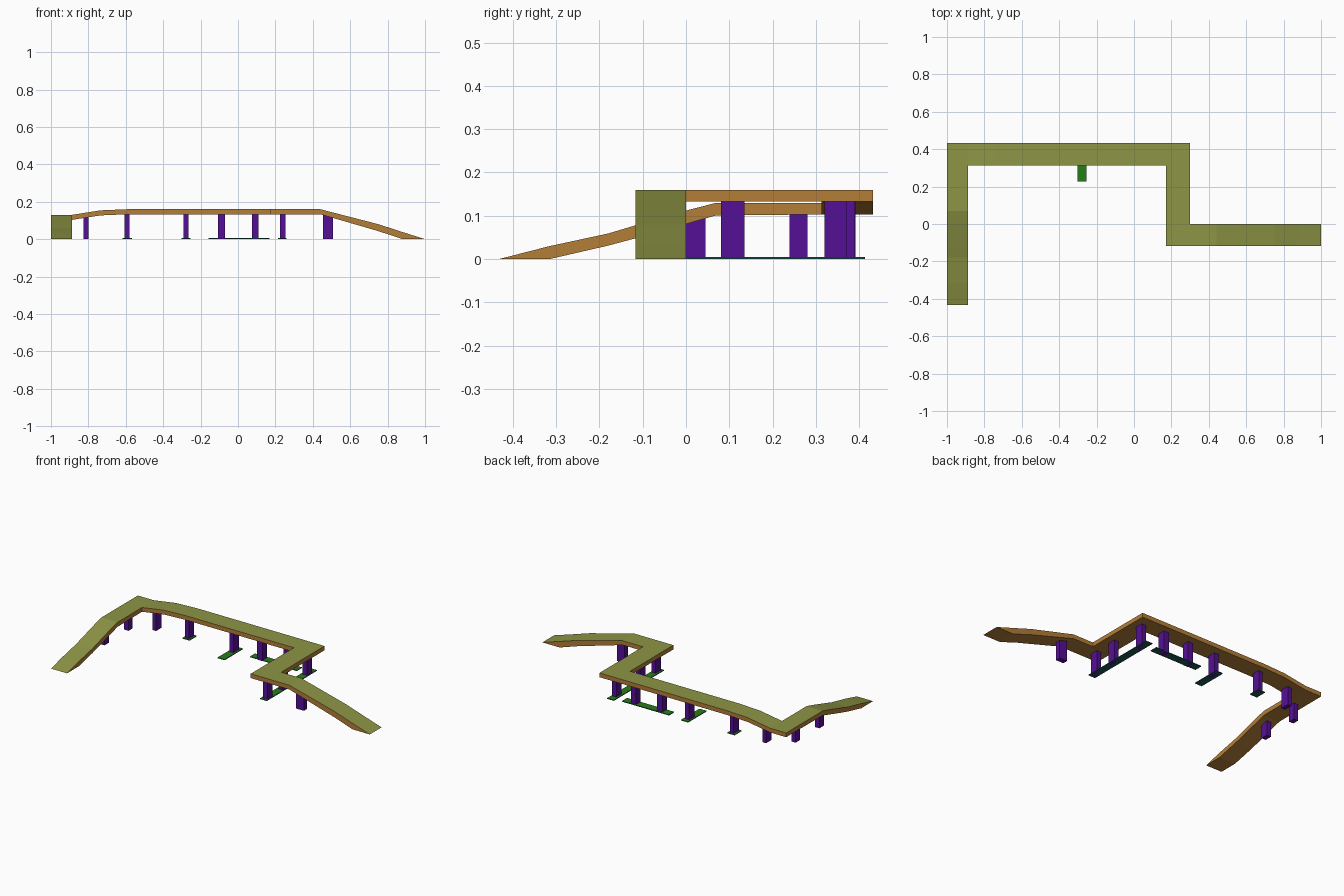
import bpy, bmesh

if "Cube" in bpy.data.objects:
    bpy.data.objects.remove(bpy.data.objects["Cube"])


def material(name, rgb):
    m = bpy.data.materials.new(name)
    m.diffuse_color = (*rgb, 1)
    m.use_nodes = True
    m.node_tree.nodes["Principled BSDF"].inputs["Base Color"].default_value = m.diffuse_color
    return m


OLIVE = material("deck_top", (0.27, 0.30, 0.06))
ORANGE = material("deck_side", (0.45, 0.21, 0.04))
PURPLE = material("pillar", (0.09, 0.005, 0.30))
GREEN = material("strip_top", (0.02, 0.20, 0.01))
TEAL = material("strip_side", (0.01, 0.10, 0.09))


def finish(bm, name, mats):
    bmesh.ops.recalc_face_normals(bm, faces=bm.faces)
    me = bpy.data.meshes.new(name)
    bm.to_mesh(me)
    bm.free()
    for m in mats:
        me.materials.append(m)
    ob = bpy.data.objects.new(name, me)
    bpy.context.collection.objects.link(ob)
    return ob


def box(name, x0, x1, y0, y1, z1, mats):
    """Box standing on the ground; the first material goes on its top face."""
    bm = bmesh.new()
    bmesh.ops.create_cube(bm, size=1)
    for v in bm.verts:
        v.co = (x1 if v.co.x > 0 else x0, y1 if v.co.y > 0 else y0,
                z1 if v.co.z > 0 else 0)
    bm.normal_update()
    for f in bm.faces:
        f.material_index = 0 if f.normal.z > 0.5 else len(mats) - 1
    return finish(bm, name, mats)


# Walkway deck: cross-sections as (left x, left y, right x, right y, top z, bottom z)
L0, L1 = -1.0, -0.888      # left arm
B0, B1 = 0.313, 0.432      # back run
M0, M1 = 0.17, 0.30        # middle run
R0, R1 = -0.117, 0.0       # right ramp
H, T = 0.16, 0.133         # main level
C, D = 0.13, 0.103         # left arm level

rings = [(L0, y, L1, y, zt, zb) for y, zt, zb in (
    (-0.432, 0, 0), (-0.315, 0.03, 0), (-0.18, 0.059, 0.031),
    (-0.12, 0.077, 0.047), (0, 0.112, 0.081), (0.07, C, 0.101), (B0, C, D))]
rings += [(L0, B1, L1, B0, C, D)]
rings += [(x, B1, x, B0, zt, zb) for x, zt, zb in (
    (L1, C, D), (-0.735, 0.154, 0.127), (-0.59, H, T), (M0, H, T))]
rings += [(M1, B1, M0, B0, H, T), (M1, B0, M0, B0, H, T),
          (M1, R1, M0, R1, H, T), (M1, R1, M0, R0, H, T)]
rings += [(x, R1, x, R0, zt, zb) for x, zt, zb in (
    (M1, H, T), (0.44, H, T), (0.75, 0.08, 0.043), (0.88, 0.038, 0), (1.0, 0, 0))]

bm = bmesh.new()
loops = [[bm.verts.new(p) for p in ((lx, ly, zt), (rx, ry, zt), (rx, ry, zb), (lx, ly, zb))]
         for lx, ly, rx, ry, zt, zb in rings]
for a, b in zip(loops, loops[1:]):
    for i in range(4):
        j = (i + 1) % 4
        f = bm.faces.new((a[i], a[j], b[j], b[i]))
        f.material_index = 0 if i == 0 else 1
bmesh.ops.remove_doubles(bm, verts=bm.verts, dist=1e-4)
finish(bm, "walkway_deck", [OLIVE, ORANGE])

# Pillars: (centre x, centre y, size x, size y, top z)
pillars = [
    (-0.945, 0.022, 0.030, 0.045, 0.095), (-0.945, 0.26, 0.030, 0.042, 0.106),
    (-0.813, 0.355, 0.026, 0.055, 0.122), (-0.593, 0.366, 0.026, 0.052, 0.136),
    (-0.278, 0.358, 0.028, 0.055, 0.136), (-0.088, 0.365, 0.036, 0.045, 0.136),
    (0.092, 0.368, 0.036, 0.045, 0.136), (0.24, 0.346, 0.030, 0.052, 0.136),
    (0.24, 0.108, 0.030, 0.055, 0.136), (0.24, -0.045, 0.030, 0.052, 0.136),
    (0.482, -0.055, 0.054, 0.032, 0.128)]
for n, (x, y, sx, sy, z) in enumerate(pillars, 1):
    box(f"pillar_{n}", x - sx / 2, x + sx / 2, y - sy / 2, y + sy / 2, z, [PURPLE])

# Thin footing strips on the ground
strips = [(0.213, 0.26, -0.085, 0.413), (-0.158, 0.168, 0.345, 0.395),
          (-0.302, -0.253, 0.228, 0.41), (-0.618, -0.568, 0.33, 0.40)]
for n, s in enumerate(strips, 1):
    box(f"footing_strip_{n}", *s, 0.005, [GREEN, TEAL])
